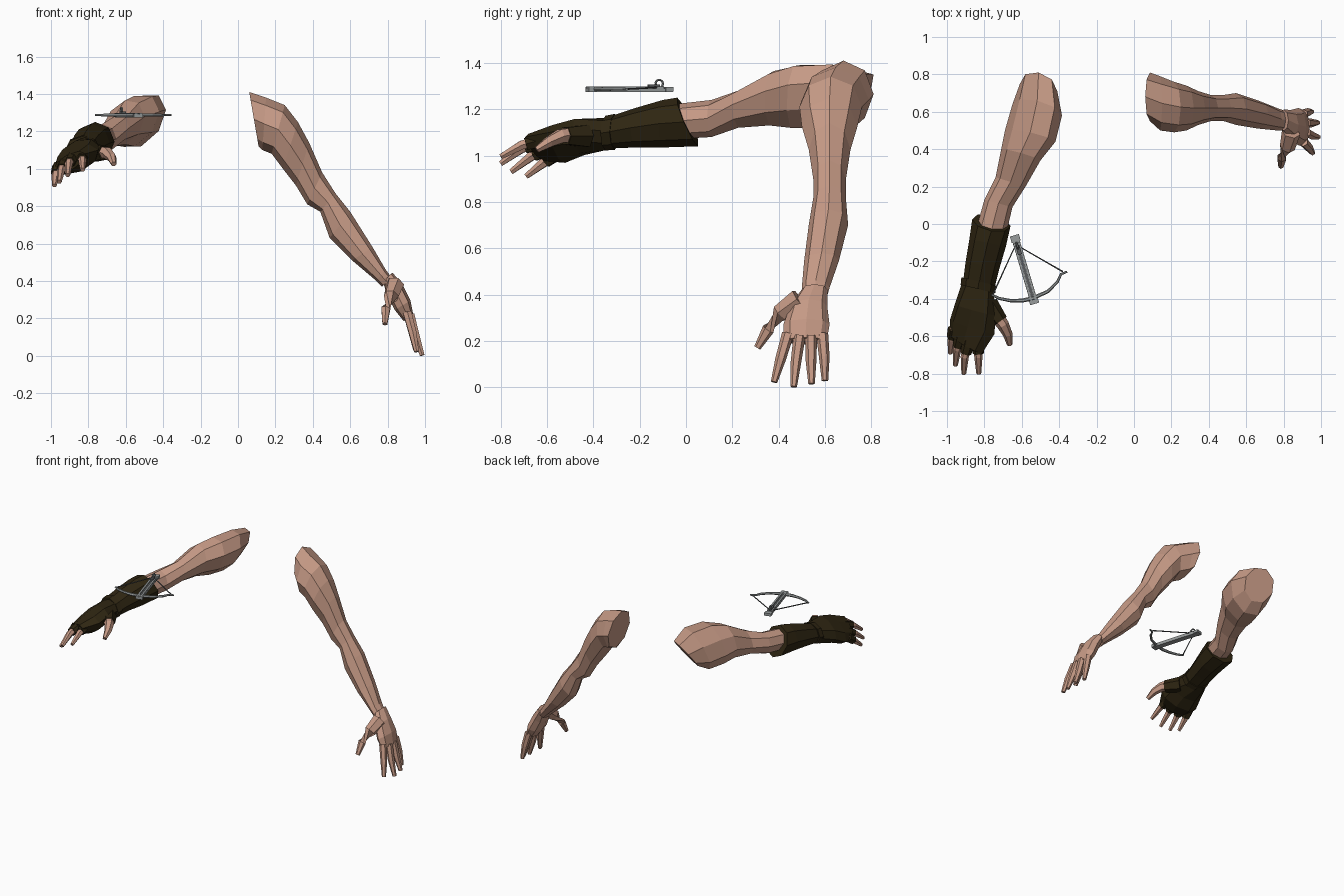
import bpy, bmesh, math
from mathutils import Vector as V, Matrix

cube = bpy.data.objects.get("Cube")
if cube:
    bpy.data.objects.remove(cube, do_unlink=True)


def material(name, rgb):
    m = bpy.data.materials.new(name)
    m.use_nodes = True
    m.diffuse_color = (*rgb, 1)
    m.node_tree.nodes["Principled BSDF"].inputs["Base Color"].default_value = (*rgb, 1)
    return m


SKIN = material("skin", (0.56, 0.32, 0.235))
LEATHER = material("dark leather", (0.028, 0.019, 0.006))
STEEL = material("light steel", (0.31, 0.33, 0.33))
IRON = material("dark iron", (0.1, 0.105, 0.11))


def finish(bm, name, mat):
    bmesh.ops.recalc_face_normals(bm, faces=bm.faces)
    mesh = bpy.data.meshes.new(name)
    bm.to_mesh(mesh)
    bm.free()
    mesh.materials.append(mat)
    ob = bpy.data.objects.new(name, mesh)
    bpy.context.scene.collection.objects.link(ob)
    return ob


def loft(name, rings, mat, sides=8):
    """Skin a list of point functions of angle into a closed tube."""
    bm = bmesh.new()
    loops = [[bm.verts.new(ring(2 * math.pi * i / sides)) for i in range(sides)]
             for ring in rings]
    for a, b in zip(loops, loops[1:]):
        for i in range(sides):
            j = (i + 1) % sides
            bm.faces.new((a[i], a[j], b[j], b[i]))
    bm.faces.new(loops[0])
    bm.faces.new(loops[-1])
    return finish(bm, name, mat)


def oval(c, a, b):
    c, a, b = V(c), V(a), V(b)
    return lambda t: c + a * math.cos(t) + b * math.sin(t)


def hanging(upper, lower, y0, y1):
    """Section of the lowered arm from its upper and lower x,z points."""
    u, w = V((upper[0], 0, upper[1])), V((lower[0], 0, lower[1]))
    return oval((u + w) / 2 + V((0, (y0 + y1) / 2, 0)), (u - w) / 2, (0, (y1 - y0) / 2, 0))


def reaching(left, right, z0, z1, lean=0, roll=0):
    """Section of the raised arm from its side x,y points and height span."""
    l, r = V((*left, -roll)), V((*right, roll))
    return oval((l + r) / 2 + V((0, 0, (z0 + z1) / 2)), (0, lean, (z1 - z0) / 2), (r - l) / 2)


def tube(name, points, radii, mat, sides=6):
    pts = [V(p) for p in points]
    rings = []
    for i, p in enumerate(pts):
        d = (pts[min(i + 1, len(pts) - 1)] - pts[max(i - 1, 0)]).normalized()
        ref = V((0, 0, 1)) if abs(d.z) < 0.8 else V((1, 0, 0))
        a = d.cross(ref).normalized()
        rings.append(oval(p, a * radii[i], d.cross(a) * radii[i]))
    return loft(name, rings, mat, sides)


# Lowered left arm
loft("left_arm", [
    hanging((.06, 1.41), (.11, 1.12), .55, .81),
    hanging((.15, 1.38), (.13, 1.10), .50, .79),
    hanging((.25, 1.34), (.18, 1.08), .49, .76),
    hanging((.32, 1.25), (.24, 1.00), .50, .74),
    hanging((.38, 1.14), (.31, .91), .53, .71),
    hanging((.45, .98), (.37, .81), .55, .69),
    hanging((.52, .87), (.44, .77), .55, .69),
    hanging((.60, .77), (.49, .63), .53, .70),
    hanging((.72, .58), (.61, .51), .51, .66),
    hanging((.79, .46), (.74, .40), .50, .62),
    hanging((.82, .42), (.77, .37), .50, .61)], SKIN)

# Left hand
loft("left_palm", [
    oval((.80, .555, .42), (.026, 0, .025), (0, .057, 0)),
    oval((.84, .53, .35), (.04, 0, .03), (0, .08, 0)),
    oval((.88, .52, .27), (.042, 0, .025), (0, .10, 0)),
    oval((.912, .515, .20), (.026, 0, .015), (0, .092, 0))], SKIN)
left_fingers = {
    "index": [(.905, .44, .23), (.935, .408, .12), (.955, .38, .022)],
    "middle": [(.92, .49, .22), (.95, .475, .11), (.985, .465, .002)],
    "ring": [(.92, .54, .22), (.95, .54, .11), (.982, .542, .015)],
    "little": [(.905, .588, .23), (.93, .597, .13), (.95, .60, .028)]}
for name, pts in left_fingers.items():
    tube("left_" + name + "_finger", pts, (.026, .023, .014), SKIN)
tube("left_thumb", [(.84, .49, .38), (.82, .41, .32), (.79, .355, .25), (.785, .308, .17)],
     (.05, .042, .027, .015), SKIN)

# Raised right arm
loft("right_arm", [
    reaching((-.61, .75), (-.41, .71), 1.17, 1.35, .08, .04),
    reaching((-.65, .64), (-.385, .58), 1.12, 1.39, .05, .06),
    reaching((-.69, .50), (-.42, .44), 1.12, 1.39, .02, .05),
    reaching((-.71, .40), (-.50, .34), 1.13, 1.365, .01, .03),
    reaching((-.74, .25), (-.58, .20), 1.12, 1.28, 0, .02),
    reaching((-.80, .13), (-.65, .09), 1.08, 1.24),
    reaching((-.85, -.05), (-.69, -.08), 1.07, 1.22)], SKIN)

# Glove cuff, wrist band and palm
loft("glove_cuff", [
    reaching((-.865, .025), (-.66, -.01), 1.04, 1.25, -.045),
    reaching((-.88, -.08), (-.685, -.12), 1.035, 1.24),
    reaching((-.90, -.20), (-.72, -.24), 1.035, 1.205),
    reaching((-.915, -.32), (-.75, -.36), 1.03, 1.165)], LEATHER)
loft("glove_wrist_band", [
    reaching((-.923, -.285), (-.735, -.33), 1.025, 1.18),
    reaching((-.927, -.325), (-.742, -.37), 1.022, 1.172)], LEATHER)
loft("glove_palm", [
    oval((-.835, -.33, 1.095), (0, 0, .068), (.083, -.02, .01)),
    oval((-.848, -.46, 1.08), (-.02, 0, .07), (.11, -.03, .04)),
    oval((-.865, -.55, 1.05), (-.025, 0, .065), (.118, -.04, .05)),
    oval((-.9, -.645, 1.035), (-.015, 0, .038), (.085, -.05, .045))], LEATHER)

# Right fingers, with short leather sleeves at the roots
right_fingers = {
    "index": [(-.835, -.62, 1.07), (-.832, -.71, 1.045), (-.83, -.80, .995)],
    "middle": [(-.88, -.62, 1.06), (-.905, -.71, 1.03), (-.91, -.80, .965)],
    "ring": [(-.925, -.60, 1.03), (-.945, -.67, .995), (-.955, -.755, .93)],
    "little": [(-.96, -.56, 1.01), (-.975, -.62, .965), (-.982, -.69, .91)]}
for name, pts in right_fingers.items():
    tube("right_" + name + "_finger", pts, (.026, .022, .013), SKIN)
    end = V(pts[0]).lerp(V(pts[1]), .8)
    tube("glove_" + name + "_sleeve", [pts[0], end], (.036, .03), LEATHER)
tube("right_thumb", [(-.75, -.47, 1.09), (-.70, -.54, 1.085), (-.675, -.59, 1.06), (-.664, -.645, 1.025)],
     (.04, .033, .026, .015), SKIN)
tube("glove_thumb_sleeve", [(-.78, -.43, 1.085), (-.715, -.52, 1.085)], (.055, .042), LEATHER)

# Crossbow, placed by distance along and across its stock
AXIS = Matrix.Translation((-.585, -.245, 1.285)) @ Matrix.Rotation(math.atan2(-.37, .11), 4, 'Z')


def block(name, centre, size, mat):
    bm = bmesh.new()
    bmesh.ops.create_cube(bm, size=1)
    bmesh.ops.transform(bm, matrix=AXIS @ Matrix.Translation(centre) @ Matrix.Diagonal((*size, 1)),
                        verts=bm.verts)
    return finish(bm, name, mat)


block("crossbow_stock", (0, 0, -.003), (.38, .04, .014), STEEL)
for side in (-1, 1):
    block("crossbow_rail", (.02, side * .013, .007), (.34, .013, .012), STEEL)
block("crossbow_groove", (.02, 0, .005), (.34, .012, .004), IRON)
block("crossbow_butt", (-.175, 0, .001), (.035, .05, .02), STEEL)
block("crossbow_nose", (.178, 0, 0), (.022, .05, .022), STEEL)
block("crossbow_latch", (-.11, 0, .012), (.05, .022, .02), IRON)

# Bow limbs, string and sighting ring
bow = [(-.762, -.378), (-.72, -.398), (-.66, -.41), (-.60, -.41), (-.54, -.397),
       (-.46, -.36), (-.41, -.31), (-.39, -.268), (-.358, -.255)]
tube("crossbow_bow", [(x, y, 1.287) for x, y in bow],
     (.006, .008, .009, .011, .011, .009, .008, .007, .006), STEEL)
tube("crossbow_string", [(-.755, -.378, 1.287), (-.632, -.11, 1.295), (-.38, -.255, 1.287)],
     (.004, .004, .004), IRON)
loop = [AXIS @ V((-.135 + .017 * math.cos(t), 0, .025 + .017 * math.sin(t)))
        for t in (2 * math.pi * i / 10 for i in range(11))]
tube("crossbow_sight_ring", loop, [.005] * len(loop), STEEL)
